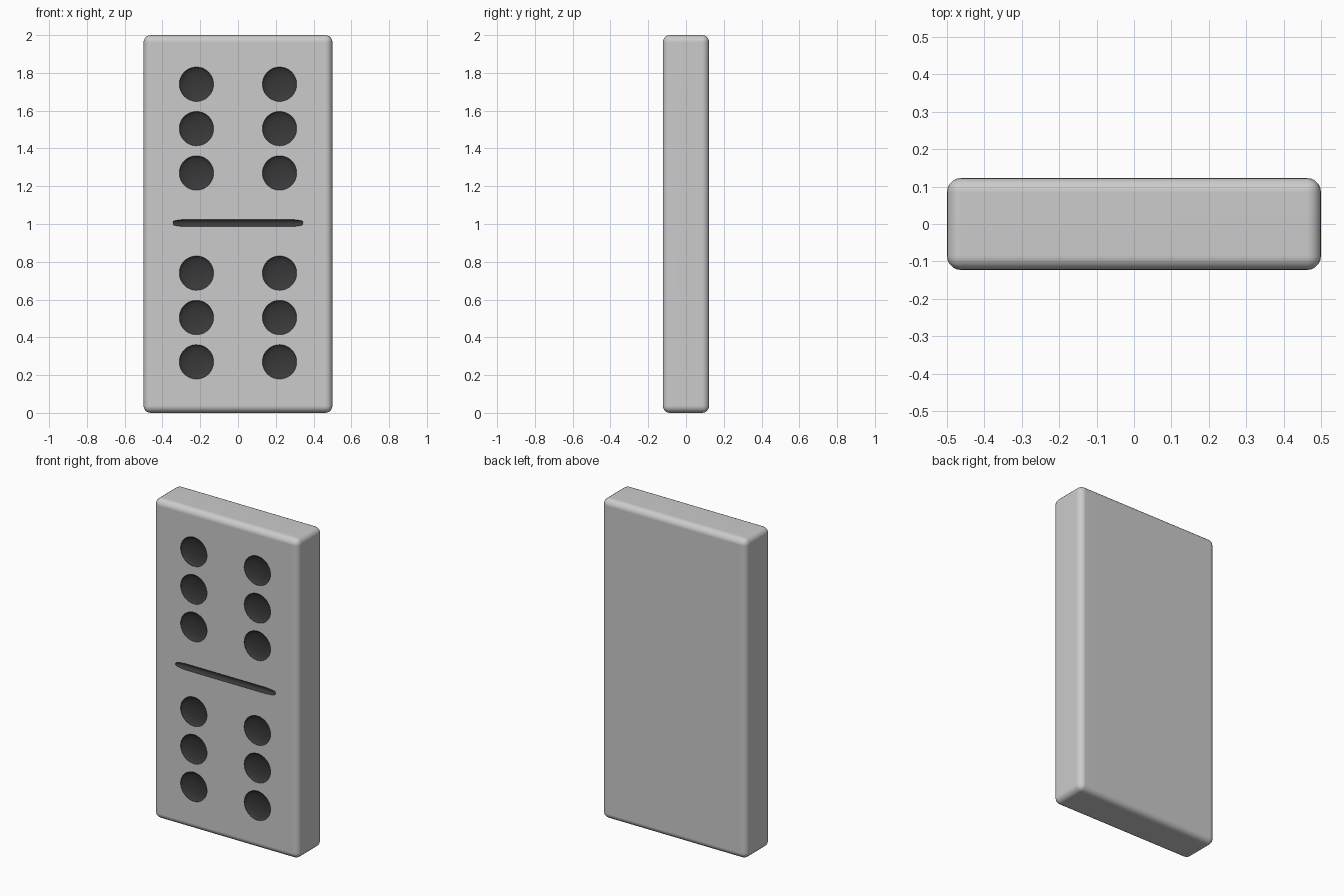
import bpy, bmesh, math
from mathutils import Matrix, Vector

if "Cube" in bpy.data.objects:
    bpy.data.objects.remove(bpy.data.objects["Cube"])

W, D, H = 1.0, 0.246, 2.0
FACE = -D / 2


def material(name, v):
    m = bpy.data.materials.new(name)
    m.diffuse_color = (v, v, v, 1)
    m.use_nodes = True
    m.node_tree.nodes["Principled BSDF"].inputs["Base Color"].default_value = m.diffuse_color
    return m


def make_object(name, bm, mat):
    bmesh.ops.recalc_face_normals(bm, faces=bm.faces[:])
    me = bpy.data.meshes.new(name)
    bm.to_mesh(me)
    bm.free()
    me.materials.append(mat)
    ob = bpy.data.objects.new(name, me)
    bpy.context.collection.objects.link(ob)
    return ob


# Tile body: rounded slab
bm = bmesh.new()
bmesh.ops.create_cube(bm, size=1, matrix=Matrix.Translation((0, 0, H / 2)) @ Matrix.Diagonal((W, D, H, 1)))
bmesh.ops.bevel(bm, geom=bm.edges[:], offset=0.038, segments=5, profile=0.5, affect='EDGES')
tile = make_object("domino_tile", bm, material("tile_grey", 0.8))

# Cutter: shallow dishes for the twelve pips
bm = bmesh.new()
for x in (-0.22, 0.22):
    for half in (0.505, 1.505):
        for dz in (-0.235, 0, 0.235):
            bmesh.ops.create_uvsphere(
                bm, u_segments=48, v_segments=15, radius=1,
                matrix=Matrix.Translation((x, FACE - 0.001, half + dz))
                @ Matrix.Diagonal((0.0915, 0.025, 0.0915, 1)) @ Matrix.Rotation(math.pi / 2, 4, 'X'))

# Cutter: tapered groove across the middle
half_profile = [(0.345, 0.006), (0.338, 0.012), (0.32, 0.016), (0.28, 0.02)]
profile = [(-x, r) for x, r in half_profile] + half_profile[::-1]
N = 15
rings = []
for x, r in profile:
    rings.append([bm.verts.new((x, FACE - 0.001 + r * 0.9 * math.cos(2 * math.pi * i / N),
                                1.005 + r * math.sin(2 * math.pi * i / N))) for i in range(N)])
for a, b in zip(rings, rings[1:]):
    for i in range(N):
        j = (i + 1) % N
        bm.faces.new((a[i], a[j], b[j], b[i]))
bm.faces.new(rings[0])
bm.faces.new(rings[-1])
cutter = make_object("pip_and_groove_cutter", bm, material("pip_dark", 0.04))
cutter.hide_render = True

# Carve the recesses, keeping their dark colour
mod = tile.modifiers.new("recesses", 'BOOLEAN')
mod.operation = 'DIFFERENCE'
mod.solver = 'EXACT'
mod.material_mode = 'TRANSFER'
mod.object = cutter
bpy.context.view_layer.objects.active = tile
tile.select_set(True)
bpy.ops.object.modifier_apply(modifier=mod.name)
bpy.data.objects.remove(cutter)

# Smooth rounded edges, crisp recess rims
bpy.ops.object.shade_smooth_by_angle(angle=math.radians(30))
wn = tile.modifiers.new("even_shading", 'WEIGHTED_NORMAL')
wn.keep_sharp = True
